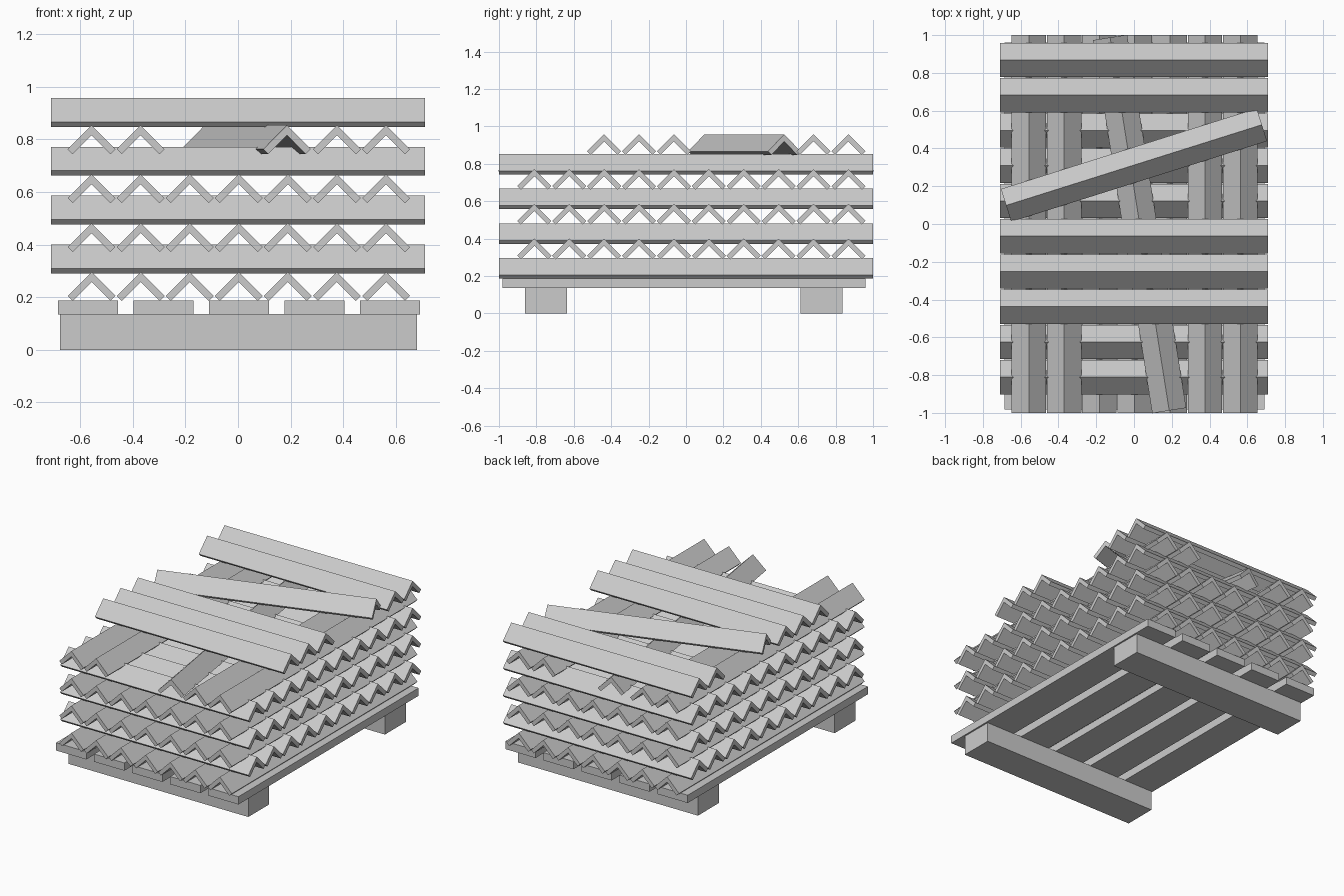
import bpy
import math

cube = bpy.data.objects.get("Cube")
if cube:
    bpy.data.objects.remove(cube, do_unlink=True)

GREY = (0.6, 0.6, 0.6, 1.0)
mat = bpy.data.materials.new("plain_grey")
mat.use_nodes = True
mat.diffuse_color = GREY
mat.node_tree.nodes["Principled BSDF"].inputs["Base Color"].default_value = GREY


def add_mesh(name, verts, faces):
    mesh = bpy.data.meshes.new(name)
    mesh.from_pydata(verts, [], faces)
    mesh.materials.append(mat)
    obj = bpy.data.objects.new(name, mesh)
    bpy.context.collection.objects.link(obj)
    return obj


def box(name, x, y, z):
    """Box from (min, max) ranges."""
    verts = [(a, b, c) for a in x for b in y for c in z]
    faces = [(0, 1, 3, 2), (4, 6, 7, 5), (0, 4, 5, 1),
             (2, 3, 7, 6), (0, 2, 6, 4), (1, 5, 7, 3)]
    return add_mesh(name, verts, faces)


# Angle bar: an upside-down V section with its ridge on top
LEG, THICK = 0.091, 0.019
SECTION = [(0, 0), (LEG, -LEG), (LEG - THICK, -LEG - THICK), (0, -2 * THICK),
           (THICK - LEG, -LEG - THICK), (-LEG, -LEG)]


def angle_bar(name, length, x, y, top, turn):
    """Bar along its own y axis, turned about z by the given degrees."""
    n = len(SECTION)
    verts = [(px, s * length / 2, pz) for s in (-1, 1) for px, pz in SECTION]
    faces = [(i, i + n, (i + 1) % n + n, (i + 1) % n) for i in range(n)]
    # Each end is two quads, one per leg
    faces += [(0, 1, 2, 3), (0, 3, 4, 5)]
    faces += [(n + 3, n + 2, n + 1, n), (n + 5, n + 4, n + 3, n)]
    bar = add_mesh(name, verts, faces)
    bar.location = (x, y, top)
    bar.rotation_euler.z = math.radians(turn)
    return bar


# Pallet
box("front_runner", (-0.677, 0.68), (-0.86, -0.635), (0, 0.137))
box("back_runner", (-0.677, 0.68), (0.612, 0.838), (0, 0.137))
for i in range(5):
    centre = 0.003 + (i - 2) * 0.287
    box(f"pallet_plank_{i + 1}", (centre - 0.114, centre + 0.114),
        (-0.982, 0.96), (0.135, 0.188))

# Stacked layers, alternating lengthwise and crosswise bars
PITCH, RISE = 0.1866, 0.186
LONG, SHORT = 2.0, 1.42
for layer in range(4):
    last = layer == 3
    for i in range(7):
        x = 0.003 + (i - 3) * PITCH
        if last and i in (2, 3, 4):
            continue
        angle_bar(f"long_bar_{layer + 1}_{i + 1}", LONG, x, 0,
                  0.296 + layer * RISE, 0)
    for i in range(10):
        y = -0.811 + i * PITCH
        if last and i in (0, 1, 5, 6, 7):
            continue
        angle_bar(f"cross_bar_{layer + 1}_{i + 1}", SHORT, 0, y,
                  0.4 + layer * RISE, 90)

# Loose bars lying askew in the unfinished top layers
angle_bar("loose_long_bar", LONG, 0.03, 0, 0.296 + 3 * RISE, 9)
angle_bar("loose_cross_bar", SHORT, 0, 0.312, 0.4 + 3 * RISE, 107.5)

# Make the long loose bar's and other bars' normals point outward
import bmesh
for obj in bpy.context.collection.objects:
    if obj.type == 'MESH' and mat.name in obj.data.materials:
        bm = bmesh.new()
        bm.from_mesh(obj.data)
        bmesh.ops.recalc_face_normals(bm, faces=bm.faces)
        bm.to_mesh(obj.data)
        bm.free()
